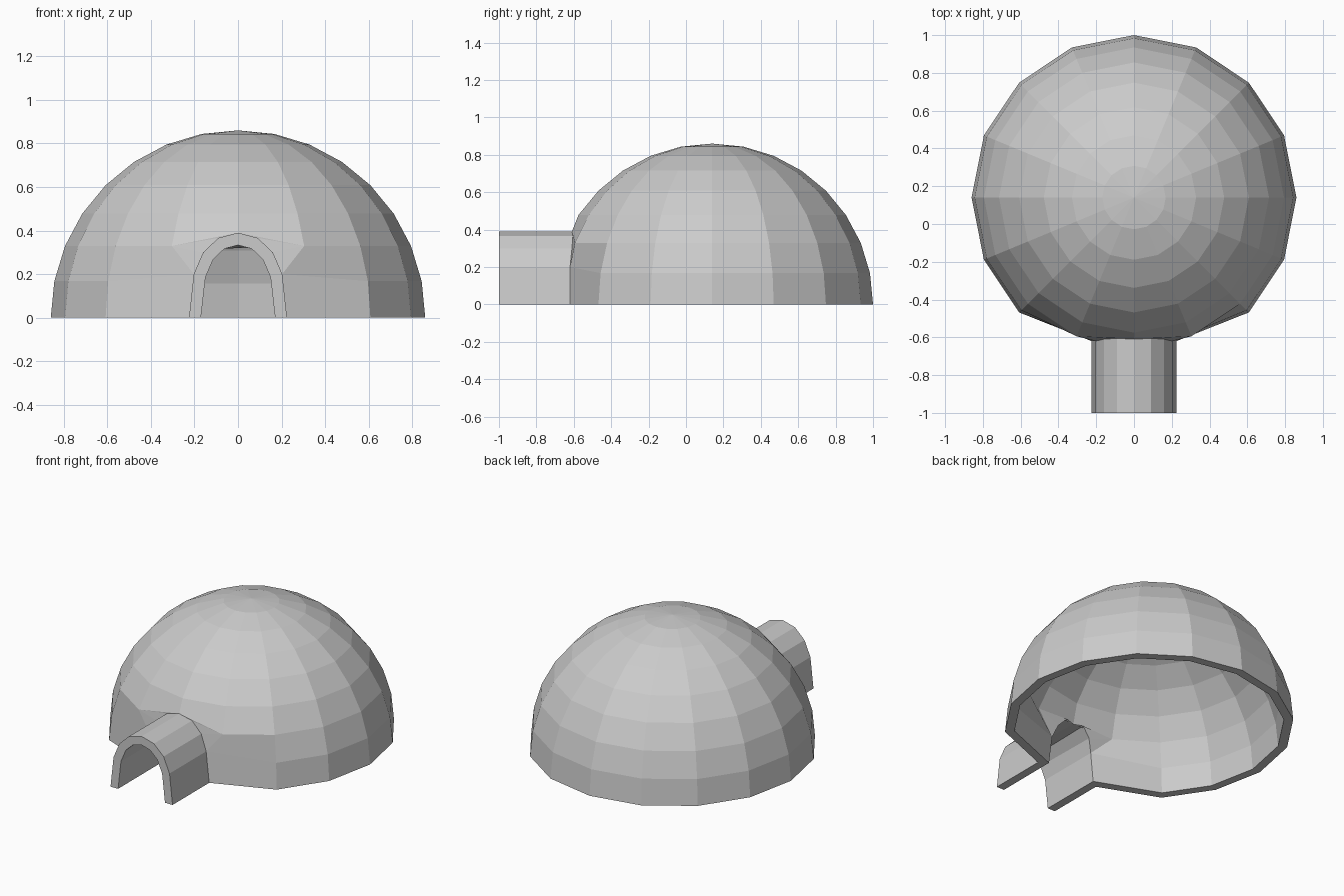
import bpy, bmesh
from math import sin, cos, pi

if "Cube" in bpy.data.objects:
    bpy.data.objects.remove(bpy.data.objects["Cube"])

R, CY, N = 0.86, 0.14, 16
STEP = 2 * pi / N
bm = bmesh.new()

# Dome: rows of a half sphere, column 0 faces the front (-y)
rows = []
for j in range(8):
    e = j * pi / 16
    rows.append([bm.verts.new((R * cos(e) * sin(i * STEP),
                               CY - R * cos(e) * cos(i * STEP),
                               R * sin(e))) for i in range(N)])
pole = bm.verts.new((0, CY, R))
for j in range(7):
    for i in range(N):
        k = (i + 1) % N
        if j < 2 and i in (0, N - 1):
            continue  # doorway opening
        bm.faces.new((rows[j][i], rows[j][k], rows[j + 1][k], rows[j + 1][i]))
for i in range(N):
    bm.faces.new((rows[7][i], rows[7][(i + 1) % N], pole))
for j in (0, 1):
    bm.verts.remove(rows[j][0])

# Dome corners beside the doorway are pulled onto the arch
top = rows[2][0]
top.co = (0, -0.61, 0.39)
halves = []
for s, col in ((1, 1), (-1, N - 1)):
    foot, hip, corner = (rows[j][col] for j in range(3))
    foot.co = (s * 0.225, -0.62, 0)
    hip.co = (s * 0.203, -0.62, 0.20)
    mid = bm.verts.new((s * 0.16, -0.61, 0.30))
    upper = bm.verts.new((s * 0.09, -0.605, 0.366))
    chain = [foot, hip, mid, upper, top]
    for a, b in zip(chain[1:], chain[2:]):
        bm.faces.new((corner, a, b))
    halves.append(chain)

# Entrance tunnel: the arch extended to the front
arch = halves[0] + halves[1][-2::-1]
mouth = [bm.verts.new((v.co.x, -1, v.co.z)) for v in arch]
for i in range(len(arch) - 1):
    bm.faces.new((arch[i], arch[i + 1], mouth[i + 1], mouth[i]))

# Consistent outward normals
bmesh.ops.recalc_face_normals(bm, faces=bm.faces)
bm.normal_update()
if pole.normal.z < 0:
    bmesh.ops.reverse_faces(bm, faces=bm.faces)

me = bpy.data.meshes.new("igloo_shell")
bm.to_mesh(me)
bm.free()
ob = bpy.data.objects.new("igloo_shell", me)
bpy.context.collection.objects.link(ob)

# Wall thickness inwards, with a flat base
mod = ob.modifiers.new("thickness", 'SOLIDIFY')
mod.thickness = 0.055
mod.offset = -1
mod.use_even_offset = True
bpy.context.view_layer.objects.active = ob
ob.select_set(True)
bpy.ops.object.modifier_apply(modifier=mod.name)
for v in ob.data.vertices:
    if v.co.z < 0.04:
        v.co.z = 0
